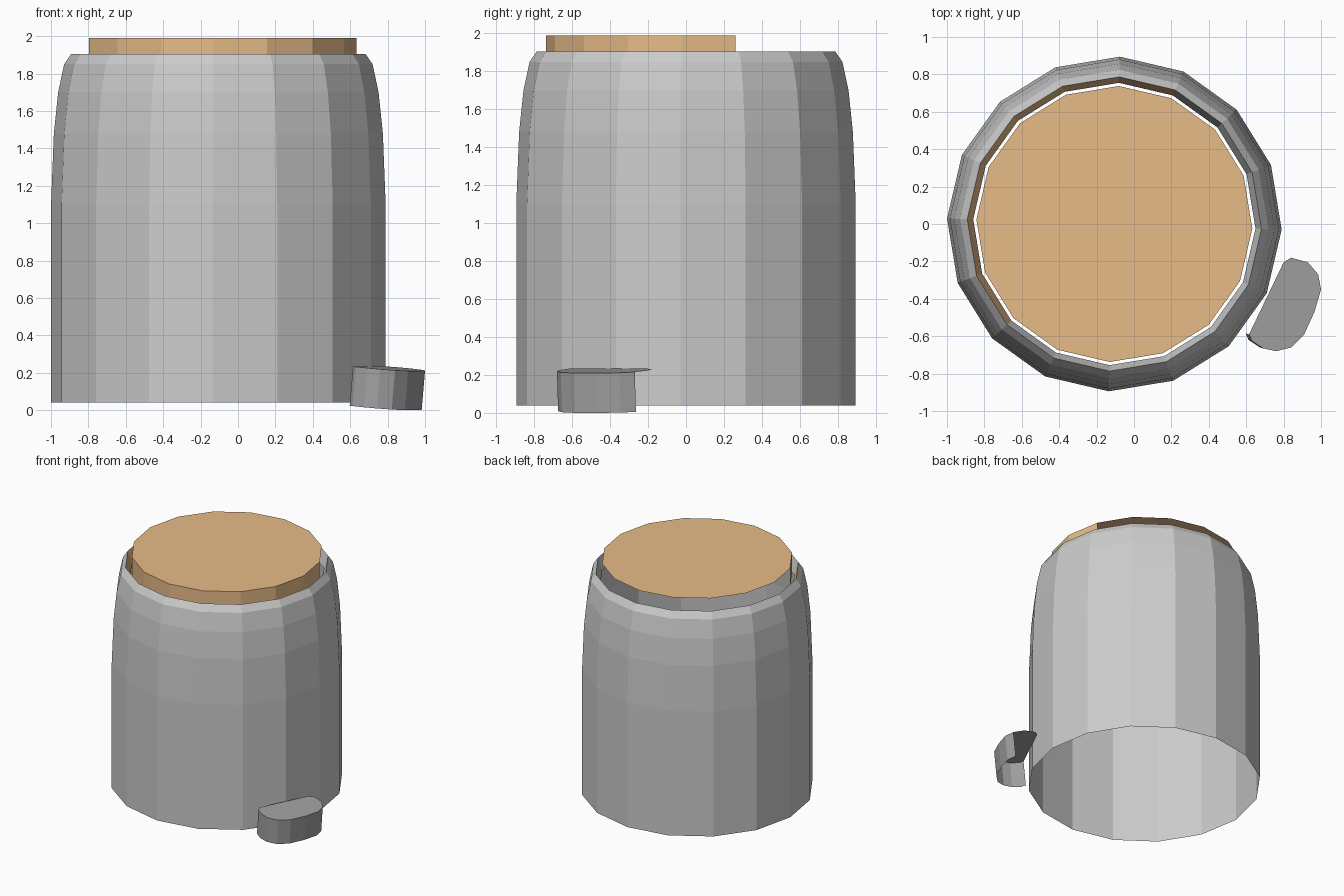
import bpy, bmesh
from math import sin, cos, radians

if "Cube" in bpy.data.objects:
    bpy.data.objects.remove(bpy.data.objects["Cube"])

SIDES = 16
CX = -0.105          # axis of the body
START = -1.9         # rotation of the sixteen sides


def material(name, rgb):
    m = bpy.data.materials.new(name)
    m.diffuse_color = (*rgb, 1)
    m.use_nodes = True
    m.node_tree.nodes["Principled BSDF"].inputs["Base Color"].default_value = m.diffuse_color
    return m


orange = material("orange", (0.80, 0.50, 0.25))
dark = material("dark_grey", (0.36, 0.36, 0.36))


def finish(bm, name, mat=None):
    me = bpy.data.meshes.new(name)
    bm.normal_update()
    bm.to_mesh(me)
    bm.free()
    ob = bpy.data.objects.new(name, me)
    bpy.context.collection.objects.link(ob)
    if mat:
        me.materials.append(mat)
    return ob


def ring(bm, r, z, first=0, count=SIDES):
    pts = [radians(START + 360 / SIDES * k) for k in range(first, first + count)]
    return [bm.verts.new((CX + r * cos(a), r * sin(a), z)) for a in pts]


def bridge(bm, low, high, closed):
    n = len(low)
    for i in range(n if closed else n - 1):
        j = (i + 1) % n
        bm.faces.new((low[i], low[j], high[j], high[i]))


def lathe(name, profile, mat=None, first=0, segments=SIDES):
    """Revolve (radius, height) points over some or all of the sides."""
    closed = segments == SIDES
    bm = bmesh.new()
    rings = [ring(bm, r, z, first, segments + (0 if closed else 1)) for r, z in profile]
    for a, b in zip(rings, rings[1:]):
        bridge(bm, a, b, closed)
    return finish(bm, name, mat)


# Body shell, open underneath
lathe("body_shell", [(0.895, 0.04), (0.895, 1.10), (0.88, 1.48), (0.857, 1.70),
                     (0.825, 1.85), (0.787, 1.905)])

# Inner slope of the rim, partly orange and partly grey
inner = [(0.787, 1.905), (0.755, 1.80)]
lathe("rim_lining_orange", inner, orange, first=3, segments=7)
lathe("rim_lining_grey", inner, first=10, segments=9)

# Lid disc and its front half wall
bm = bmesh.new()
bm.faces.new(ring(bm, 0.738, 1.99))
finish(bm, "lid_top", orange)
lathe("lid_wall", [(0.738, 1.82), (0.738, 1.99)], orange, first=9, segments=8)

# Foot pedal: rounded tilted top with an open-backed wall
outline = [(0.615, -0.59), (0.63, -0.625), (0.69, -0.665), (0.76, -0.68), (0.84, -0.66),
           (0.91, -0.59), (0.965, -0.47), (1.0, -0.35), (0.985, -0.27),
           (0.93, -0.205), (0.84, -0.18), (0.80, -0.205)]


def height(x, y):
    return 0.237 - 0.09 * ((x - 0.62) * 0.92 - (y + 0.6) * 0.4)


bm = bmesh.new()
top = [bm.verts.new((x, y, height(x, y))) for x, y in outline]
bm.faces.new(top)
edge = top[:9]
low = [bm.verts.new((v.co.x - 0.018, v.co.y + 0.006, v.co.z - 0.21)) for v in edge]
bridge(bm, low, edge, False)
# keep the lowest point on the floor
drop = min(v.co.z for v in low)
for v in bm.verts:
    v.co.z -= drop
finish(bm, "foot_pedal", dark)
